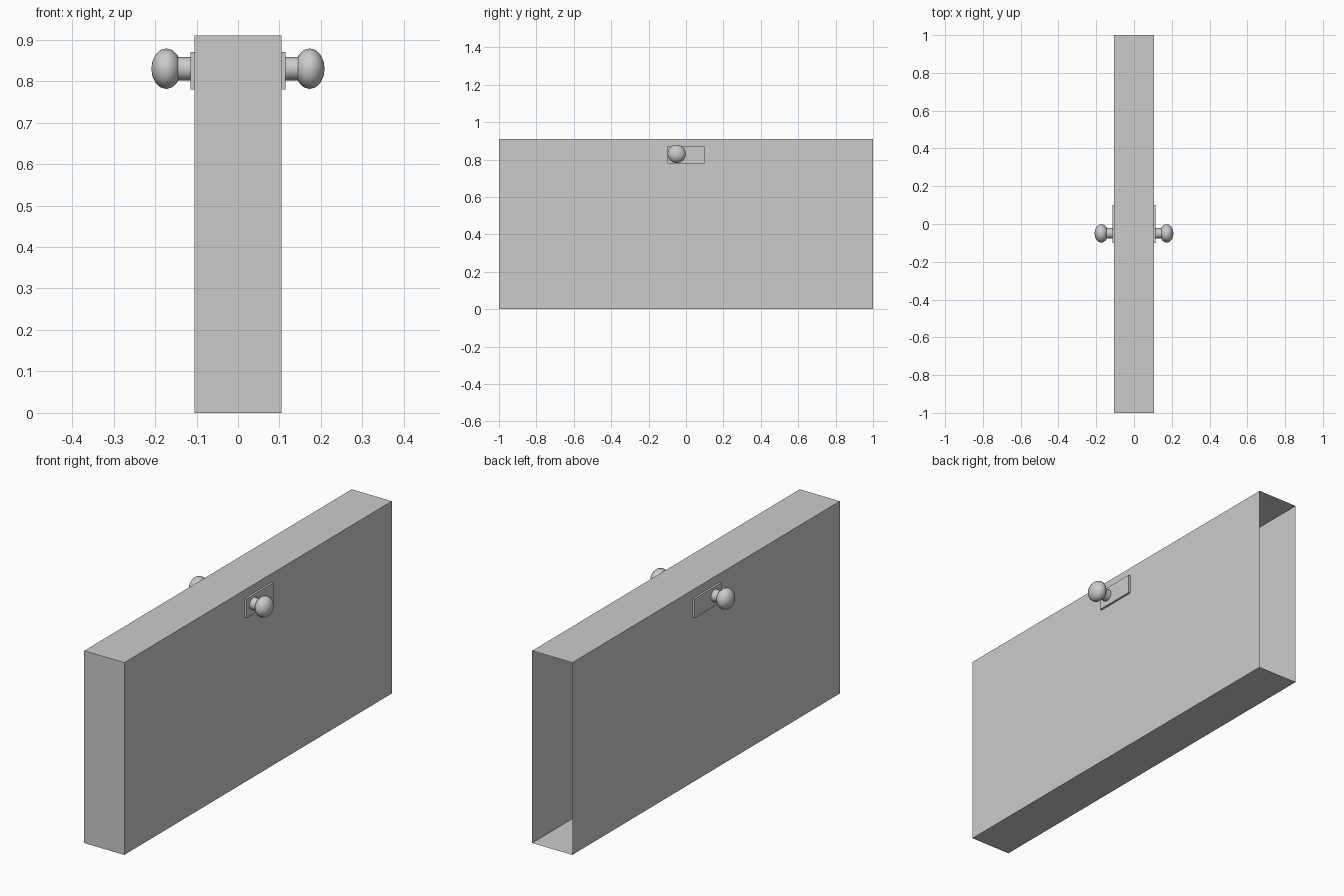
import bpy, bmesh, math
from mathutils import Matrix

if "Cube" in bpy.data.objects:
    bpy.data.objects.remove(bpy.data.objects["Cube"])


def make(name, bm, smooth=False):
    bmesh.ops.recalc_face_normals(bm, faces=bm.faces)
    for f in bm.faces:
        f.smooth = smooth
    me = bpy.data.meshes.new(name)
    bm.to_mesh(me)
    bm.free()
    ob = bpy.data.objects.new(name, me)
    bpy.context.collection.objects.link(ob)
    return ob


def box(name, lo, hi, open_back=False):
    bm = bmesh.new()
    size = [b - a for a, b in zip(lo, hi)]
    mid = [(a + b) / 2 for a, b in zip(lo, hi)]
    bmesh.ops.create_cube(bm, size=1, matrix=Matrix.Translation(mid) @ Matrix.Diagonal((*size, 1)))
    bmesh.ops.recalc_face_normals(bm, faces=bm.faces)
    if open_back:
        back = [f for f in bm.faces if f.normal.y > 0.9]
        bmesh.ops.delete(bm, geom=back, context='FACES_ONLY')
    return make(name, bm)


def knob(name, side, y, z):
    # stem and flattened ball, revolved around the x axis
    to_x = Matrix.Rotation(side * math.pi / 2, 4, 'Y')
    bm = bmesh.new()
    bmesh.ops.create_cone(bm, cap_ends=False, segments=16, radius1=0.028, radius2=0.028, depth=0.04,
                          matrix=Matrix.Translation((side * 0.13, y, z)) @ to_x)
    bmesh.ops.create_uvsphere(bm, u_segments=16, v_segments=8, radius=1,
                              matrix=Matrix.Translation((side * 0.173, y, z)) @ to_x
                              @ Matrix.Diagonal((0.049, 0.049, 0.036, 1)))
    return make(name, bm, True)


# door slab, a thin shell open on its back edge
box("door_panel", (-0.105, -1, 0), (0.105, 1, 0.91), open_back=True)

# latch plates and knobs on both faces
for side, label in ((1, "right"), (-1, "left")):
    x0, x1 = sorted((side * 0.104, side * 0.115))
    box(label + "_latch_plate", (x0, -0.1, 0.78), (x1, 0.1, 0.87))
    knob(label + "_knob", side, -0.05, 0.83)
